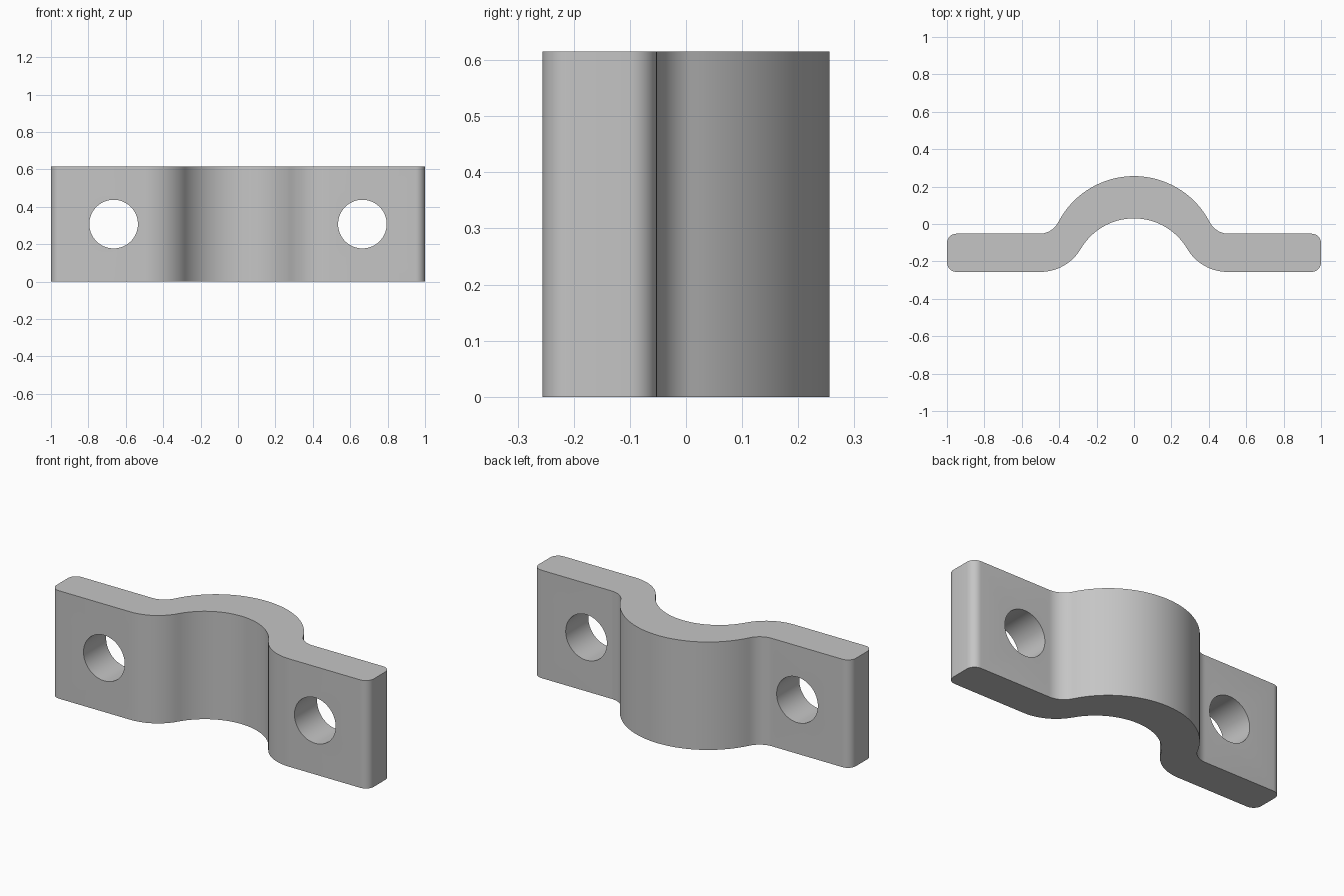
import bpy, bmesh, math

cube = bpy.data.objects.get("Cube")
if cube:
    bpy.data.objects.remove(cube, do_unlink=True)

HEIGHT = 0.615
BACK, FRONT = -0.052, -0.256      # flange faces
CORNER = 0.05                     # rounding of the flange ends
HOLE_X, HOLE_R = 0.665, 0.13

grey = bpy.data.materials.new("plain grey")
grey.use_nodes = True
colour = (0.56, 0.56, 0.56, 1)
grey.diffuse_color = colour
grey.node_tree.nodes["Principled BSDF"].inputs["Base Color"].default_value = colour


def arc(cx, cy, r, start, end, n):
    """Points along an arc, angles in radians."""
    return [(cx + r * math.cos(start + (end - start) * i / n),
             cy + r * math.sin(start + (end - start) * i / n)) for i in range(n + 1)]


def arch(crown, centre, flat, fx):
    """Half arch from its crown, blending by a fillet into a flat face at x = fx."""
    big = crown - centre
    a = flat - centre
    r = (fx * fx + a * a - big * big) / (2 * (big - a))
    theta = math.atan2(a + r, fx)
    points = arc(0, centre, big, math.pi / 2, theta, 24)
    return points + arc(fx, flat + r, r, theta + math.pi, 1.5 * math.pi, 14)[1:]


# Half of the strap outline, from outer crown round the flange to inner crown
quarter = math.pi / 2
half = arch(0.256, -0.2, BACK, 0.506)
half += arc(1 - CORNER, BACK - CORNER, CORNER, quarter, 0, 8)
half += arc(1 - CORNER, FRONT + CORNER, CORNER, 0, -quarter, 8)
half += arch(0.03, -0.3, FRONT, 0.5)[::-1]
outline = half + [(-x, y) for x, y in half[-2:0:-1]]

# Strap body
bm = bmesh.new()
base = bm.faces.new([bm.verts.new((x, y, 0)) for x, y in outline])
top = bmesh.ops.extrude_face_region(bm, geom=[base])["geom"]
bmesh.ops.translate(bm, vec=(0, 0, HEIGHT),
                    verts=[g for g in top if isinstance(g, bmesh.types.BMVert)])
bmesh.ops.recalc_face_normals(bm, faces=bm.faces)
mesh = bpy.data.meshes.new("clamp_strap")
bm.to_mesh(mesh)
bm.free()
mesh.materials.append(grey)
strap = bpy.data.objects.new("clamp_strap", mesh)
bpy.context.collection.objects.link(strap)

# Bolt holes through both flanges
for side in (-1, 1):
    bpy.ops.mesh.primitive_cylinder_add(
        vertices=64, radius=HOLE_R, depth=0.6, rotation=(quarter, 0, 0),
        location=(side * HOLE_X, (BACK + FRONT) / 2, HEIGHT / 2))
    cutter = bpy.context.object
    cutter.name = "bolt_hole_cutter"
    cutter.hide_render = True
    cutter.data.materials.append(grey)
    cut = strap.modifiers.new("bolt_hole", "BOOLEAN")
    cut.operation = "DIFFERENCE"
    cut.solver = "EXACT"
    cut.object = cutter
    bpy.ops.object.select_all(action="DESELECT")
    strap.select_set(True)
    bpy.context.view_layer.objects.active = strap
    bpy.ops.object.modifier_apply(modifier=cut.name)
    bpy.data.objects.remove(cutter, do_unlink=True)

bpy.ops.object.shade_smooth_by_angle(angle=math.radians(30))
